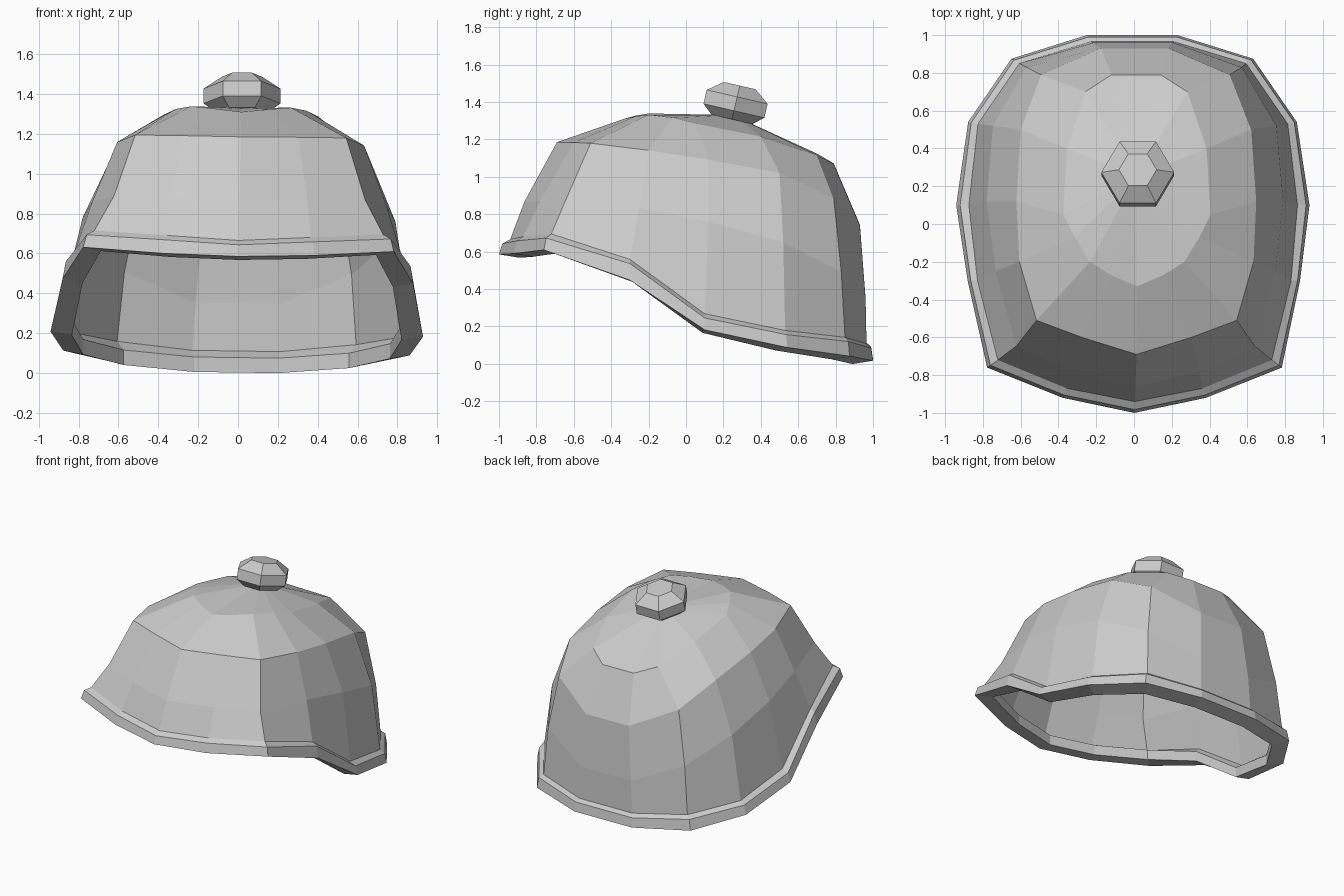
import bpy, bmesh, math
from mathutils import Vector, Matrix

if "Cube" in bpy.data.objects:
    bpy.data.objects.remove(bpy.data.objects["Cube"])


def lean(p):
    # slight sideways roll of the whole cap
    x, y, z = p
    return Vector((x + 0.02 * (z - 0.5), y, z - 0.014 * x))


def full_ring(half):
    # half ring from front centre to back right, mirrored into a 15-sided loop
    pts = [Vector(p) for p in half]
    return pts + [Vector((-p.x, p.y, p.z)) for p in reversed(pts[1:])]


def loft(name, rings, cap_start=False, cap_end=False, closed=False, tip=None):
    bm = bmesh.new()
    loops = [[bm.verts.new(p) for p in r] for r in rings]
    pairs = list(zip(loops, loops[1:]))
    if closed:
        pairs.append((loops[-1], loops[0]))
    n = len(loops[0])
    for a, b in pairs:
        for i in range(n):
            j = (i + 1) % n
            bm.faces.new((a[i], a[j], b[j], b[i]))
    if cap_start:
        bm.faces.new(loops[0])
    if cap_end:
        bm.faces.new(loops[-1])
    if tip:
        t = bm.verts.new(tip)
        for i in range(n):
            bm.faces.new((t, loops[0][i], loops[0][(i + 1) % n]))
    bmesh.ops.recalc_face_normals(bm, faces=bm.faces)
    me = bpy.data.meshes.new(name)
    bm.to_mesh(me)
    bm.free()
    ob = bpy.data.objects.new(name, me)
    bpy.context.collection.objects.link(ob)
    return ob


# Half rings of the dome, crown to hem
crown = [(0, -.33, 1.31), (.14, -.27, 1.325), (.25, -.2, 1.335), (.33, -.07, 1.32),
         (.39, .05, 1.29), (.37, .4, 1.22), (.27, .7, 1.12), (.13, .79, 1.07)]
shoulder = [(0, -.69, 1.185), (.29, -.6, 1.187), (.53, -.51, 1.187), (.62, -.2, 1.15),
            (.635, .12, 1.10), (.61, .5, 1.03), (.5, .79, .89), (.18, .93, .74)]
waist = [(0, -.865, .865), (.34, -.78, .875), (.63, -.645, .88), (.74, -.25, .845),
         (.785, .12, .77), (.75, .52, .66), (.57, .83, .5), (.21, .96, .35)]
hem = [(0, -.94, .665), (.36, -.87, .685), (.725, -.72, .705), (.83, -.3, .57),
       (.87, .1, .28), (.82, .53, .19), (.6, .85, .15), (.22, .965, .11)]
brim = [(0, -1, .585), (.38, -.92, .595), (.78, -.76, .62), (.88, -.3, .46),
        (.935, .1, .195), (.87, .54, .1), (.64, .875, .05), (.24, 1, .02)]

# Dome
dome = [[lean(p) for p in full_ring(r)] for r in (crown, shoulder, waist, hem)]
loft("cap_dome", dome, tip=lean((0, .25, 1.33)))

# Rim band: closed cross-section wrapped around the hem
H, F = full_ring(hem), full_ring(brim)
ledge = [Vector((h.x * .3 + f.x * .7, h.y * .3 + f.y * .7, h.z - .022)) for h, f in zip(H, F)]
inner_low = [Vector((f.x * .885, f.y * .89, f.z - .018)) for f in F]
inner_top = [p + Vector((0, 0, .075)) for p in inner_low]
loft("rim_band", [[lean(p) for p in r] for r in (H, ledge, F, inner_low, inner_top)],
     closed=True)

# Top button: tilted hexagonal bead
tilt = Matrix.Translation((.02, .265, 1.39)) @ Matrix.Rotation(math.radians(-13), 4, 'X')
bead = []
for r, z in ((.13, -.085), (.193, -.038), (.193, .038), (.1, .1)):
    bead.append([tilt @ Vector((r * math.cos(i * math.pi / 3), r * math.sin(i * math.pi / 3), z))
                 for i in range(6)])
loft("top_button", bead, cap_start=True, cap_end=True)
